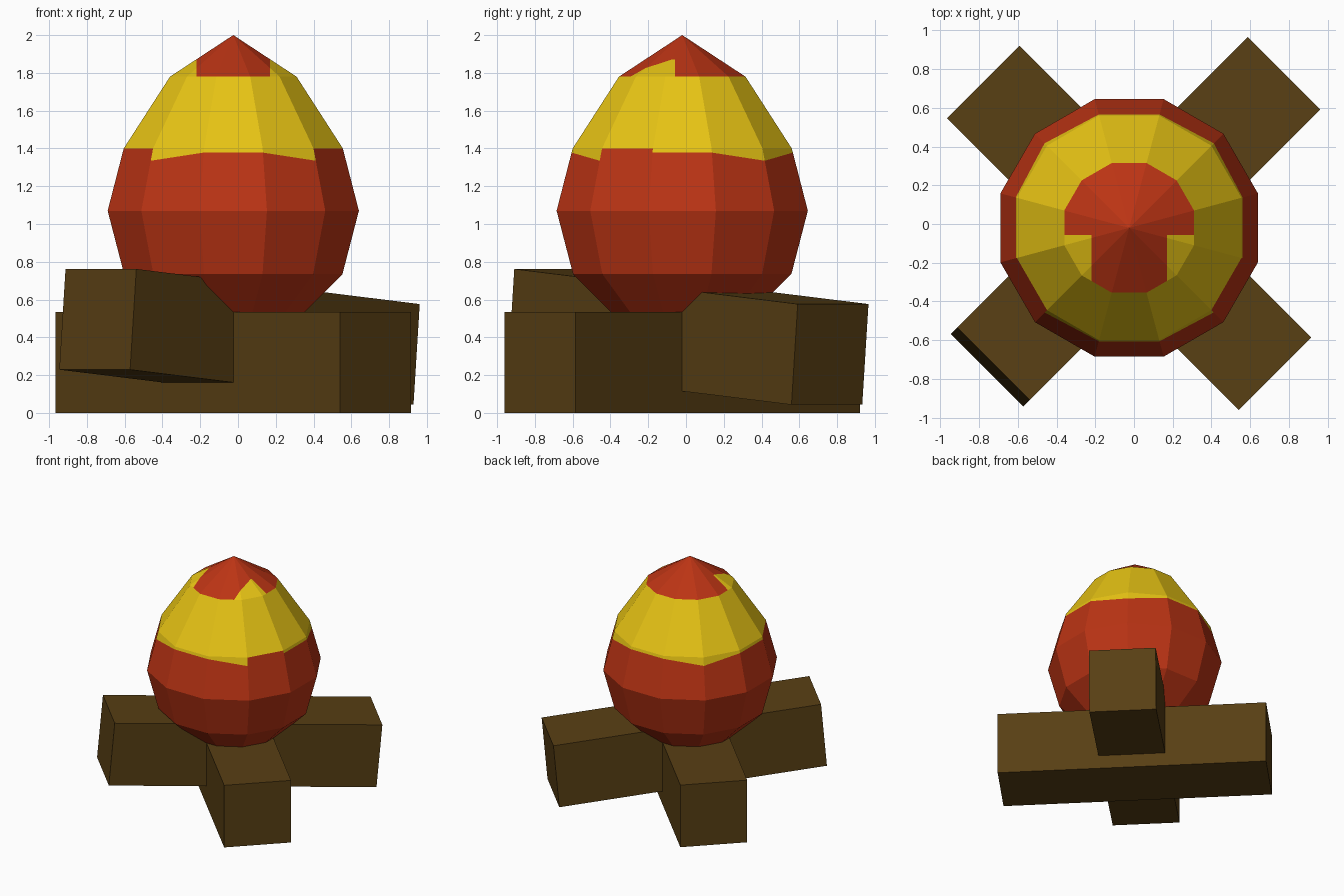
import bpy, bmesh
from math import sin, cos, radians
from mathutils import Vector

if "Cube" in bpy.data.objects:
    bpy.data.objects.remove(bpy.data.objects["Cube"])


def material(name, rgb):
    m = bpy.data.materials.new(name)
    m.diffuse_color = (*rgb, 1)
    m.use_nodes = True
    m.node_tree.nodes["Principled BSDF"].inputs["Base Color"].default_value = m.diffuse_color
    return m


red = material("ember red", (0.50, 0.034, 0.007))
yellow = material("flame yellow", (0.80, 0.55, 0.007))
brown = material("bark brown", (0.098, 0.050, 0.007))


def log(name, loc, size, rot):
    bpy.ops.mesh.primitive_cube_add(size=1, location=loc, rotation=[radians(a) for a in rot])
    ob = bpy.context.object
    ob.name = name
    ob.scale = size
    ob.data.materials.append(brown)


# crossed logs: one flat, the other leaning over it
log("flat_log", (-0.025, -0.02, 0.2675), (2.13, 0.53, 0.535), (0, 0, -45))
log("tilted_log", (0.008, 0.012, 0.4025), (2.13, 0.53, 0.535), (0, 5, 45))

# egg-shaped flame: 12 sides, radius to the corners and height of each ring
N = 12
K = 1 / cos(radians(15))
rings = [(0, 0.40), (0.333 * K, 0.49), (0.578 * K, 0.735), (0.665 * K, 1.07),
         (0.58 * K, 1.40), (0.335 * K, 1.78), (0, 2.0)]
bm = bmesh.new()


def point(i, z):
    """Point on corner edge i of the egg at height z."""
    for (r0, z0), (r1, z1) in zip(rings, rings[1:]):
        if z <= z1:
            r = r0 + (r1 - r0) * (z - z0) / (z1 - z0)
            break
    a = radians(30 * i - 15)
    return Vector((r * cos(a), r * sin(a), z))


def panel(i, low, high, mat):
    """Face on side i between (left, right) heights."""
    pts = [point(i, low[0]), point(i + 1, low[1]), point(i + 1, high[1]), point(i, high[0])]
    if low[0] == 0.40:
        pts = pts[1:]
    if high[0] == 2.0:
        pts = pts[:3]
    f = bm.faces.new([bm.verts.new(p) for p in pts])
    f.material_index = mat
    return f


cap = []
for i in range(N):
    for z0, z1 in ((0.40, 0.49), (0.49, 0.735), (0.735, 1.07)):
        panel(i, (z0, z0), (z1, z1), 0)
    # lower edge of the yellow band dips at the diagonal corners
    edge = (1.378, 1.335) if i % 3 == 1 else (1.335, 1.378) if i % 3 == 2 else (1.378, 1.378)
    if i in (7, 11):
        edge = (1.40, 1.40)
    panel(i, (1.07, 1.07), edge, 0)
    if i not in (7, 11):
        panel(i, edge, (1.40, 1.40), 1)
    panel(i, (1.40, 1.40), (1.78, 1.78), 1)
    cap.append(panel(i, (1.78, 1.78), (2.0, 2.0), 0))

# two yellow notches cut into the red tip
bmesh.ops.remove_doubles(bm, verts=bm.verts[:], dist=1e-5)
for co, no in (((0.195, 0, 0), (1, 0, 0)), ((-0.195, 0, 0), (1, 0, 0)), ((0, -0.038, 0), (0, 1, 0))):
    tip = [f for f in bm.faces if f.calc_center_median().z > 1.781]
    geom = tip + list({e for f in tip for e in f.edges}) + list({v for f in tip for v in f.verts})
    bmesh.ops.bisect_plane(bm, geom=geom, dist=1e-5, plane_co=co, plane_no=no)
for f in bm.faces:
    c = f.calc_center_median()
    if c.z > 1.781 and abs(c.x) > 0.195 and c.y < -0.038:
        f.material_index = 1

bmesh.ops.recalc_face_normals(bm, faces=bm.faces[:])
me = bpy.data.meshes.new("flame")
bm.to_mesh(me)
bm.free()
me.materials.append(red)
me.materials.append(yellow)
flame = bpy.data.objects.new("flame", me)
flame.location = (-0.025, -0.02, 0)
bpy.context.collection.objects.link(flame)
